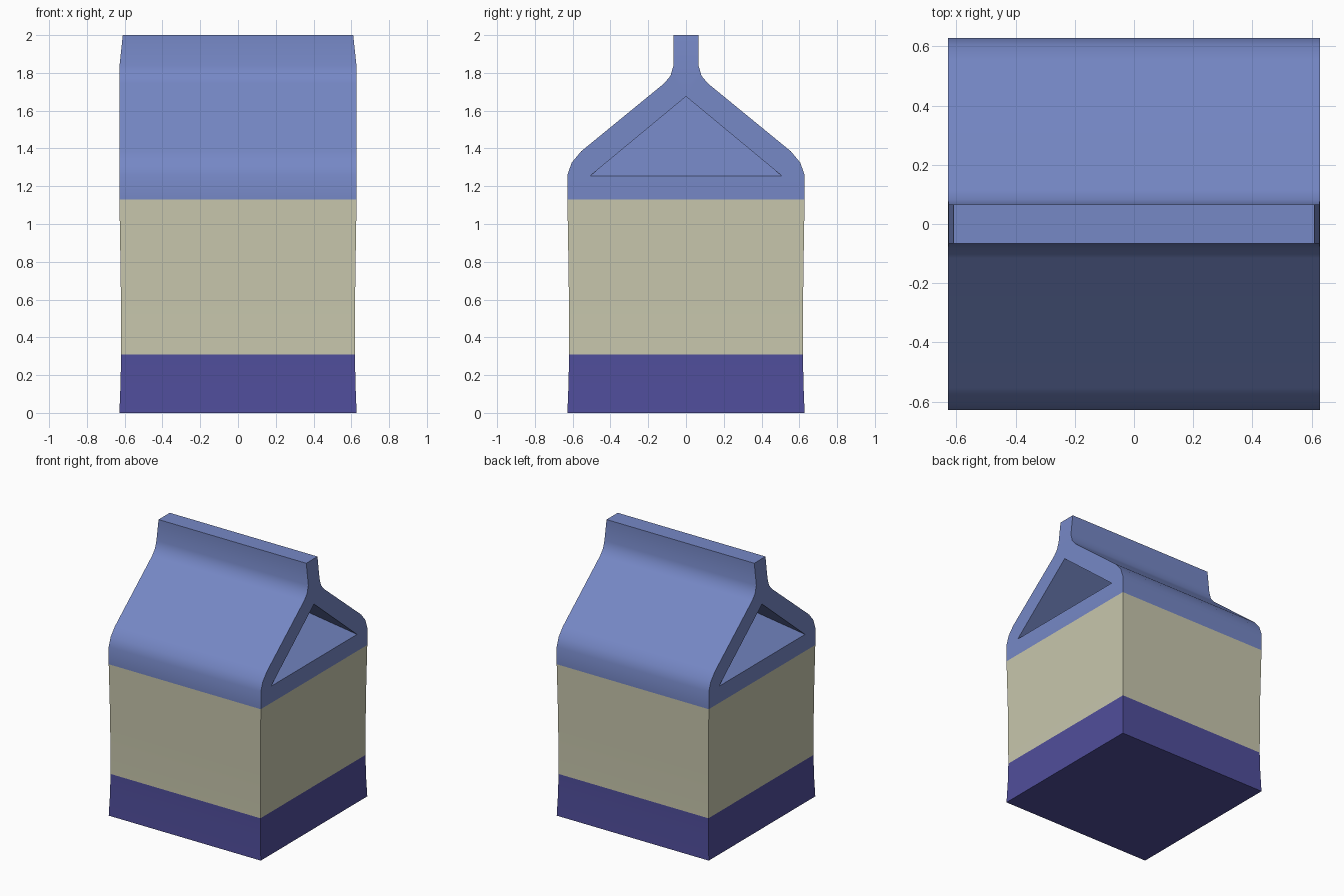
import bpy, bmesh

if "Cube" in bpy.data.objects:
    bpy.data.objects.remove(bpy.data.objects["Cube"])


def material(name, color):
    m = bpy.data.materials.new(name)
    m.diffuse_color = (*color, 1)
    m.use_nodes = True
    m.node_tree.nodes["Principled BSDF"].inputs["Base Color"].default_value = m.diffuse_color
    return m


# Section rows of the carton: height, half depth (y), half width (x)
ROWS = [(0, .628, .628), (.15, .622, .622), (.31, .619, .619), (.72, .621, .621),
        (1.13, .628, .628),
        (1.26, .628, .628), (1.325, .605, .628), (1.385, .555, .628),
        (1.745, .115, .628), (1.785, .082, .628), (1.84, .066, .627),
        (2.0, .066, .61)]
GABLE_START, GABLE_END = 4, 10
BAND_TOP, BODY_TOP = .31, 1.13
RECESS_DEPTH = .57

bm = bmesh.new()
# Each ring runs: front left, front right, back right, back left
rings = [[bm.verts.new((sx * hx, sy * hy, z))
          for sx, sy in ((-1, -1), (1, -1), (1, 1), (-1, 1))]
         for z, hy, hx in ROWS]

# Bottom, top and lofted walls (gable ends left open)
bm.faces.new(rings[0])
bm.faces.new(rings[-1])
for i in range(len(rings) - 1):
    a, b = rings[i], rings[i + 1]
    for k in range(4):
        if k in (1, 3) and GABLE_START <= i < GABLE_END:
            continue
        n = (k + 1) % 4
        bm.faces.new((a[k], a[n], b[n], b[k]))

# Gable ends with folded-in triangular recess
for sx, front, back in ((1, 1, 2), (-1, 0, 3)):
    x = sx * .628
    tri_f = bm.verts.new((x, -.507, 1.255))
    tri_b = bm.verts.new((x, .507, 1.255))
    peak = bm.verts.new((x, 0, 1.675))
    inner = bm.verts.new((x - sx * RECESS_DEPTH, 0, 1.675))
    span = rings[GABLE_START:GABLE_END + 1]
    bm.faces.new((span[0][front], span[0][back], tri_b, tri_f))
    bm.faces.new([tri_f] + [r[front] for r in span] + [peak])
    bm.faces.new([tri_b] + [r[back] for r in span] + [peak])
    bm.faces.new((span[-1][front], span[-1][back], peak))
    bm.faces.new((tri_f, tri_b, inner))
    bm.faces.new((tri_f, peak, inner))
    bm.faces.new((tri_b, peak, inner))

bmesh.ops.recalc_face_normals(bm, faces=bm.faces[:])

# Colours by height
for f in bm.faces:
    z = max(v.co.z for v in f.verts)
    f.material_index = 0 if z < BAND_TOP + .01 else 1 if z < BODY_TOP + .01 else 2

mesh = bpy.data.meshes.new("carton")
bm.to_mesh(mesh)
bm.free()
for m in (material("purple band", (.080, .076, .328)),
          material("cream body", (.578, .571, .418)),
          material("blue roof", (.181, .246, .565))):
    mesh.materials.append(m)
carton = bpy.data.objects.new("carton", mesh)
bpy.context.collection.objects.link(carton)
bpy.context.view_layer.objects.active = carton
carton.select_set(True)
bpy.ops.object.shade_smooth_by_angle(angle=.5)
